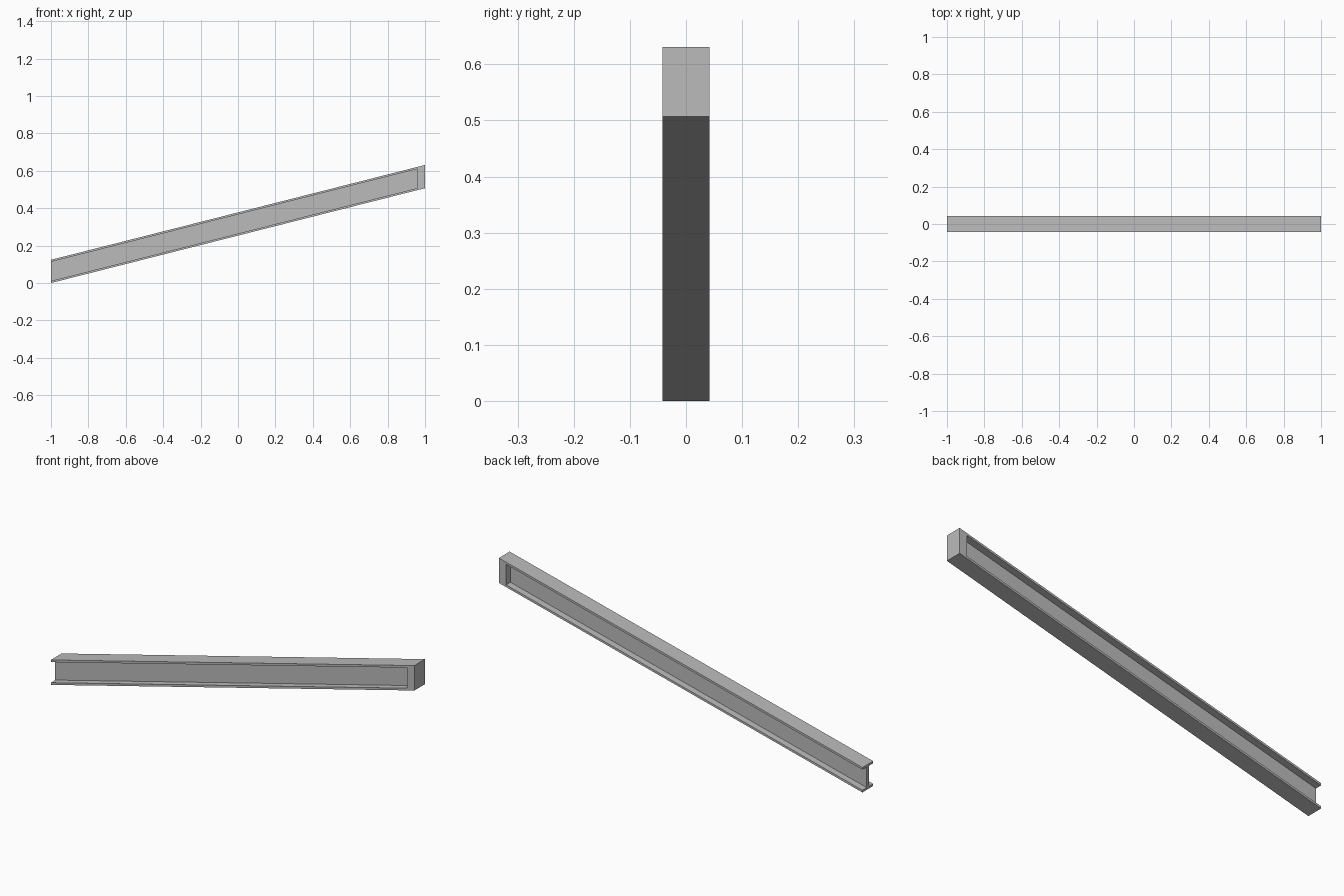
import bpy

cube = bpy.data.objects.get("Cube")
if cube:
    bpy.data.objects.remove(cube, do_unlink=True)

RISE = 0.507      # climb from one end to the other
DEPTH = 0.124     # vertical depth of the beam
HALF_W = 0.042    # half the flange width
HALF_WEB = 0.008  # half the web thickness
FLANGE = 0.011    # flange thickness
PLATE_X = 0.96    # where the solid end block starts

steel = bpy.data.materials.new("grey steel")
steel.use_nodes = True
colour = (0.5, 0.5, 0.5, 1)
steel.diffuse_color = colour
steel.node_tree.nodes["Principled BSDF"].inputs["Base Color"].default_value = colour


def extrude_sloped(name, profile, x0, x1):
    """Sweep a (y, z) profile along the slope, keeping both ends vertical."""
    n = len(profile)
    verts = [(x, y, z + RISE * (x + 1) / 2) for x in (x0, x1) for y, z in profile]
    faces = [tuple(reversed(range(n))), tuple(range(n, 2 * n))]
    faces += [(i, (i + 1) % n, (i + 1) % n + n, i + n) for i in range(n)]
    mesh = bpy.data.meshes.new(name)
    mesh.from_pydata(verts, [], faces)
    mesh.materials.append(steel)
    obj = bpy.data.objects.new(name, mesh)
    bpy.context.collection.objects.link(obj)
    return obj


# I-shaped beam: one half of the section, mirrored across y = 0
half = [(HALF_W, 0), (HALF_W, FLANGE), (HALF_WEB, FLANGE),
        (HALF_WEB, DEPTH - FLANGE), (HALF_W, DEPTH - FLANGE), (HALF_W, DEPTH)]
section = half + [(-y, z) for y, z in reversed(half)]
extrude_sloped("sloped_beam", section, -1, PLATE_X)

# Solid block closing the upper end
block = [(HALF_W, 0), (HALF_W, DEPTH), (-HALF_W, DEPTH), (-HALF_W, 0)]
extrude_sloped("end_block", block, PLATE_X, 1)
